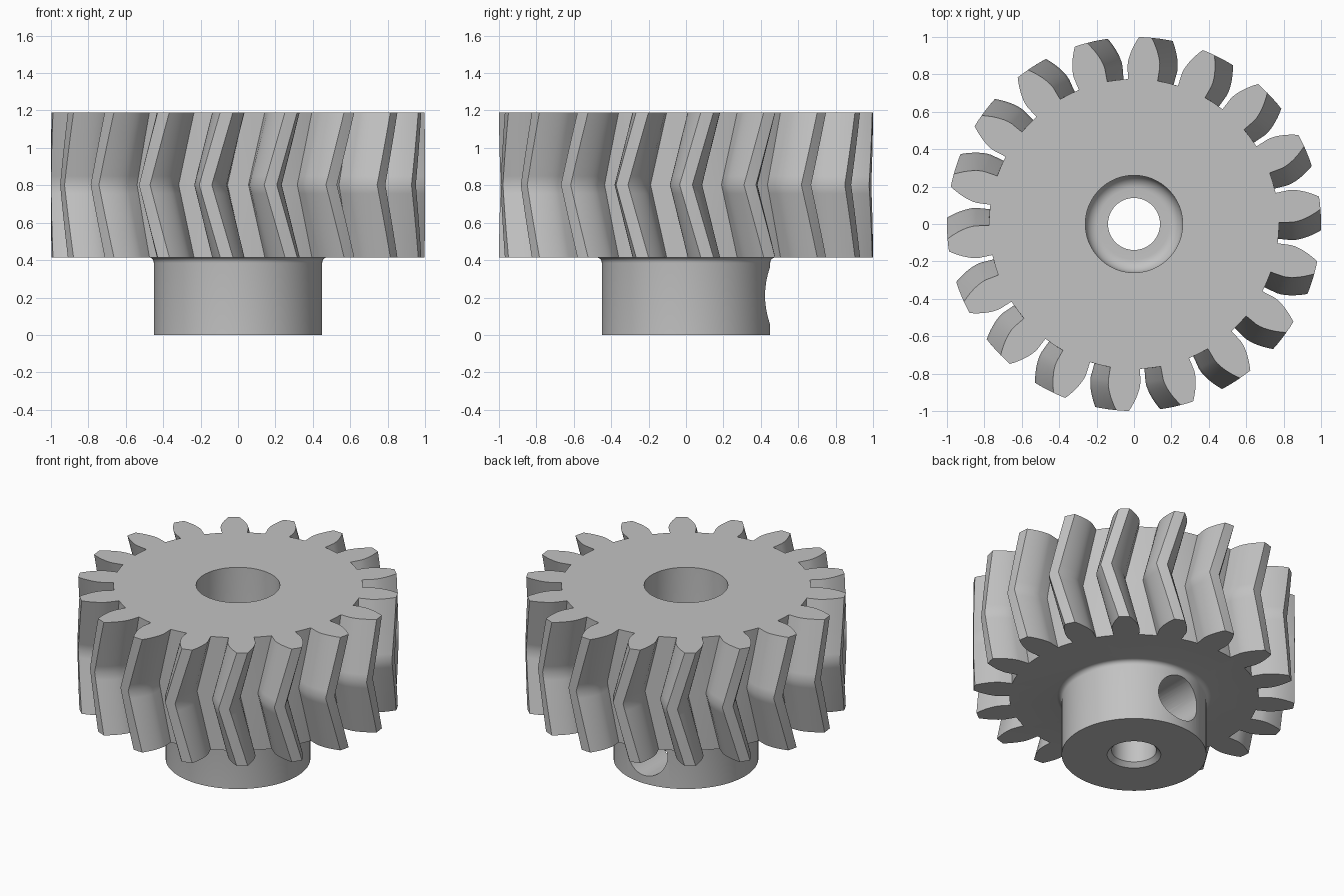
import bpy, bmesh, math
from mathutils import Matrix

cube = bpy.data.objects.get("Cube")
if cube:
    bpy.data.objects.remove(cube, do_unlink=True)

# Main sizes
TEETH = 18
TIP, PITCH, ROOT = 1.0, 0.9, 0.775
BOTTOM, TOP = 0.415, 1.19
MID = (BOTTOM + TOP) / 2
HALF = TOP - MID
TWIST = math.radians(6.5)
PRESSURE = math.radians(20)
BASE = PITCH * math.cos(PRESSURE)

grey = bpy.data.materials.new("plain grey")
grey.use_nodes = True
colour = (0.54, 0.54, 0.54, 1)
grey.diffuse_color = colour
grey.node_tree.nodes["Principled BSDF"].inputs["Base Color"].default_value = colour


def make_object(name, bm):
    bmesh.ops.recalc_face_normals(bm, faces=bm.faces)
    mesh = bpy.data.meshes.new(name)
    bm.to_mesh(mesh)
    bm.free()
    mesh.materials.append(grey)
    obj = bpy.data.objects.new(name, mesh)
    bpy.context.collection.objects.link(obj)
    return obj


def bridge(bm, lower, upper):
    n = len(lower)
    for i in range(n):
        j = (i + 1) % n
        bm.faces.new((lower[i], lower[j], upper[j], upper[i]))


def lathe(name, profile, steps=96):
    """Solid of revolution; the profile lists (radius, z) from bottom to top."""
    bm = bmesh.new()
    rings = []
    for r, z in profile:
        angles = [math.tau * i / steps for i in range(steps)]
        rings.append([bm.verts.new((r * math.cos(a), r * math.sin(a), z)) for a in angles])
    for lower, upper in zip(rings, rings[1:]):
        bridge(bm, lower, upper)
    bm.faces.new(rings[0])
    bm.faces.new(rings[-1])
    return make_object(name, bm)


def arc(cx, cz, radius, start, end, steps=8):
    angles = [math.radians(start + (end - start) * i / steps) for i in range(steps + 1)]
    return [(cx + radius * math.cos(a), cz + radius * math.sin(a)) for a in angles]


def involute(angle):
    return math.tan(angle) - angle


def half_angle(r):
    """Half the angular width of a tooth at a radius."""
    spread = math.pi / (2 * TEETH) + involute(PRESSURE)
    if r <= BASE:
        return spread
    return spread - involute(math.acos(BASE / r))


def gear_outline():
    """Polar outline of all teeth, counter-clockwise."""
    flank = [ROOT] + [BASE + (TIP - BASE) * i / 7 for i in range(8)]
    points = []
    for k in range(TEETH):
        centre = math.tau * k / TEETH
        points += [(r, centre - half_angle(r)) for r in flank]
        points.append((TIP, centre))
        points += [(r, centre + half_angle(r)) for r in reversed(flank)]
        points.append((ROOT, centre + math.pi / TEETH))
    return points


def apply_boolean(target, tool, operation):
    mod = target.modifiers.new(tool.name, 'BOOLEAN')
    mod.operation = operation
    mod.solver = 'EXACT'
    mod.object = tool
    bpy.context.view_layer.objects.active = target
    bpy.ops.object.modifier_apply(modifier=mod.name)
    bpy.data.objects.remove(tool, do_unlink=True)


# Toothed wheel with chevron teeth
bm = bmesh.new()
outline = gear_outline()
rings = []
for t in (-1, -0.7, -0.4, -0.12, 0, 0.12, 0.4, 0.7, 1):
    turn = TWIST * abs(t)
    rings.append([bm.verts.new((r * math.cos(a + turn), r * math.sin(a + turn), MID + HALF * t))
                  for r, a in outline])
for lower, upper in zip(rings, rings[1:]):
    bridge(bm, lower, upper)
bm.faces.new(rings[0])
bm.faces.new(rings[-1])
gear = make_object("herringbone_gear", bm)

# Hub with a small fillet under the wheel
hub = lathe("hub", [(0.45, 0)] + arc(0.48, 0.385, 0.03, 180, 90, 5) + [(0.48, 0.55)])
apply_boolean(gear, hub, 'UNION')

# Shaft bore with a bottom countersink and a round-bottomed counterbore
bore = lathe("bore", [(0.187, -0.02), (0.139, 0.028), (0.139, 0.42)]
             + arc(0.19, 0.49, 0.07, -90, 0) + [(0.26, 1.3)])
apply_boolean(gear, bore, 'DIFFERENCE')

# Set screw hole through the back of the hub
bm = bmesh.new()
bmesh.ops.create_cone(bm, cap_ends=True, segments=48, radius1=0.155, radius2=0.155, depth=0.6,
                      matrix=Matrix.Translation((0, 0.3, 0.21)) @ Matrix.Rotation(math.pi / 2, 4, 'X'))
apply_boolean(gear, make_object("screw_hole", bm), 'DIFFERENCE')

# Smooth curved surfaces, keep hard edges
bpy.ops.object.select_all(action='DESELECT')
gear.select_set(True)
bpy.context.view_layer.objects.active = gear
bpy.ops.object.shade_smooth_by_angle(angle=math.radians(35))
